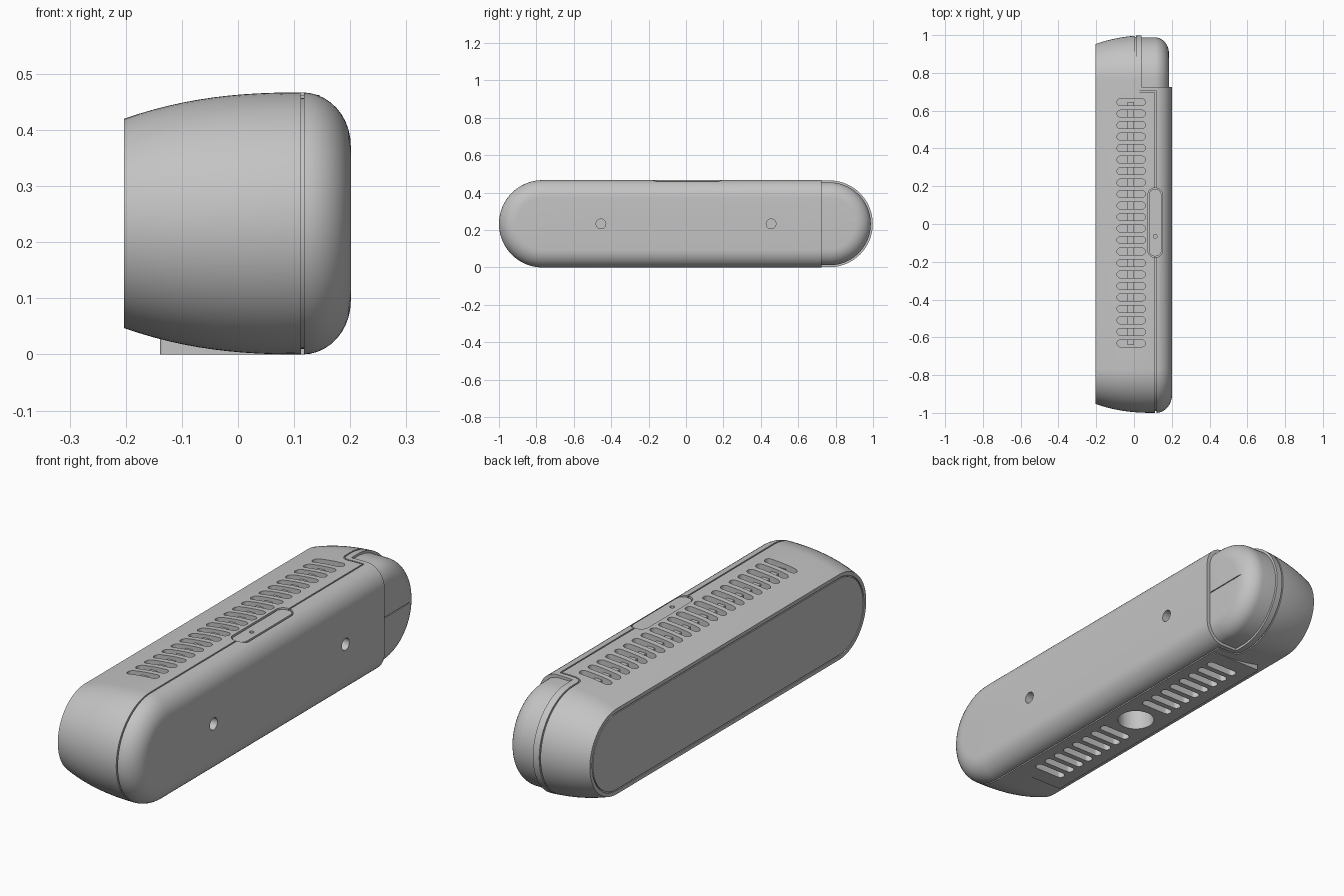
import bpy, bmesh, math
from mathutils import Vector

if "Cube" in bpy.data.objects:
    bpy.data.objects.remove(bpy.data.objects["Cube"])

grey = bpy.data.materials.new("mid grey")
grey.use_nodes = True
shade = (0.55, 0.55, 0.55, 1)
grey.diffuse_color = shade
grey.node_tree.nodes["Principled BSDF"].inputs["Base Color"].default_value = shade

MID, LEN, TALL = 0.2335, 2.0, 0.467
SEAM, BACK, FACE = 0.115, 0.201, -0.203


def make(name, bm):
    bmesh.ops.remove_doubles(bm, verts=bm.verts, dist=1e-5)
    bmesh.ops.recalc_face_normals(bm, faces=bm.faces)
    mesh = bpy.data.meshes.new(name)
    bm.to_mesh(mesh)
    bm.free()
    mesh.materials.append(grey)
    obj = bpy.data.objects.new(name, mesh)
    bpy.context.collection.objects.link(obj)
    return obj


def outline(w, h, r, n):
    """Rounded rectangle, w by h, corner radius r."""
    pts = []
    for i, (sx, sy) in enumerate([(1, 1), (-1, 1), (-1, -1), (1, -1)]):
        for k in range(n + 1):
            a = (i + k / n) * math.pi / 2
            pts.append((sx * (w / 2 - r) + r * math.cos(a),
                        sy * (h / 2 - r) + r * math.sin(a)))
    return pts


def loft(name, rings, place, n=8):
    """Bridge rounded rectangles (level, w, h, r) and close both ends."""
    bm = bmesh.new()
    loops = [[bm.verts.new(place(u, v, t)) for u, v in outline(w, h, r, n)]
             for t, w, h, r in rings]
    for a, b in zip(loops, loops[1:]):
        for i in range(len(a)):
            j = (i + 1) % len(a)
            bm.faces.new((a[i], a[j], b[j], b[i]))
    bm.faces.new(loops[0])
    bm.faces.new(loops[-1])
    return make(name, bm)


def pill(name, profile):
    """Upright capsule shape along x from (x, inset) pairs."""
    rings = [(x, LEN - 2 * d, TALL - 2 * d, MID - d) for x, d in profile]
    return loft(name, rings, lambda u, v, t: Vector((t, u, v + MID)), 20)


def pad(name, x, y, w, l, r, z0, z1):
    """Rounded prism standing along z."""
    return loft(name, [(z0, w, l, r), (z1, w, l, r)],
                lambda u, v, t: Vector((x + u, y + v, t)))


def box(name, x0, x1, y0, y1, z0, z1):
    bm = bmesh.new()
    bmesh.ops.create_cube(bm, size=1)
    for v in bm.verts:
        v.co = Vector(((x0 + x1) / 2 + v.co.x * (x1 - x0),
                       (y0 + y1) / 2 + v.co.y * (y1 - y0),
                       (z0 + z1) / 2 + v.co.z * (z1 - z0)))
    return make(name, bm)


def bake(obj):
    dg = bpy.context.evaluated_depsgraph_get()
    mesh = bpy.data.meshes.new_from_object(obj.evaluated_get(dg))
    obj.modifiers.clear()
    obj.data = mesh


def cut(obj, cutters, keep=False):
    for c in cutters:
        m = obj.modifiers.new("cut", 'BOOLEAN')
        m.operation, m.solver, m.object = 'DIFFERENCE', 'EXACT', c
    bake(obj)
    if not keep:
        for c in cutters:
            bpy.data.objects.remove(c)


def rounded_back(x0, x1, d0, depth, steps=10):
    arc = [k / steps * math.pi / 2 for k in range(steps + 1)]
    return [(x0 + (x1 - x0) * math.sin(a), d0 + depth * (1 - math.cos(a))) for a in arc]


# Housing: grooved face panel, swelling sides, rounded back
profile = [(FACE, 0.068), (FACE + 0.005, 0.068), (FACE + 0.005, 0.063), (FACE, 0.063)]
for k in range(12):
    x = FACE + (SEAM - FACE) * k / 12
    profile.append((x, 0.047 * ((SEAM - x) / (SEAM - FACE)) ** 2.4))
housing = pill("housing", profile + rounded_back(SEAM, BACK, 0, 0.095))

# Stepped seam between the front shell and the back cover
path = [(SEAM, -1.1), (SEAM, 0.7), (0.04, 0.7), (0.022, 0.706),
        (0.012, 0.716), (0.008, 0.73), (0.008, 1.1)]
bm = bmesh.new()
walls = [[bm.verts.new((x, y, z)) for z in (-0.05, 0.52)] for x, y in path]
for a, b in zip(walls, walls[1:]):
    bm.faces.new((a[0], b[0], b[1], a[1]))
seam = make("seam_cutter", bm)
solid = seam.modifiers.new("thickness", 'SOLIDIFY')
solid.thickness, solid.offset, solid.use_even_offset = 0.006, 0, True
bake(seam)
cut(seam, [pill("core", [(-0.1, 0.01), (0.19, 0.01)])])
cut(housing, [seam])

# Open corner for the end cap
cut(housing, [box("corner_cutter", 0.04, 0.4, 0.725, 1.2, -0.2, 0.7)])

# Top grille, button recess and mounting holes
cut(housing, [pad("slot_cutter", -0.015, -0.632 + i * 0.0608, 0.15, 0.037, 0.0184, 0.43, 0.6)
              for i in range(22)])
cut(housing, [pad("recess_cutter", 0.112, 0.007, 0.076, 0.366, 0.034, 0.445, 0.6)])
holes = []
for y in (-0.455, 0.455):
    holes.append(loft("hole_cutter", [(0.15, 0.052, 0.052, 0.026), (0.3, 0.052, 0.052, 0.026)],
                      lambda u, v, t, y=y: Vector((t, y + u, MID + v)), 5))
cut(housing, holes)

# Bar behind the top slots
box("grille_bar", -0.034, 0.0, -0.64, 0.645, 0.425, 0.446)

# Button plate with pinhole
button = pad("button_plate", 0.112, 0.007, 0.066, 0.356, 0.03, 0.44, 0.462)
cut(button, [pad("pinhole_cutter", 0.112, -0.065, 0.02, 0.02, 0.0099, 0.45, 0.5)])

# Base plate with vents and tripod socket
base = pad("base_plate", -0.014, 0, 0.25, 1.32, 0.008, 0, 0.03)
vents = []
for i in range(8):
    for side in (-1, 1):
        vents.append(pad("vent_cutter", -0.01, side * (0.14 + i * 0.0612),
                         0.15, 0.037, 0.0184, -0.1, 0.04))
vents.append(pad("socket_cutter", -0.01, 0, 0.154, 0.154, 0.0768, -0.1, 0.09))
cut(housing, vents, keep=True)
cut(base, vents)

# End cap with a fine centre line
cap = pill("end_cap", [(0.03, 0.012)] + rounded_back(0.11, 0.185, 0.012, 0.085))
cut(cap, [box("cap_trim", -0.2, 0.5, -1.2, 0.715, -0.2, 0.7)])
cut(cap, [box("line_cutter", 0.181, 0.3, 0.7, 1.1, MID - 0.002, MID + 0.002)])

# Smooth shading with crisp edges
bpy.ops.object.select_all(action='DESELECT')
for name in ("housing", "button_plate", "base_plate", "end_cap"):
    obj = bpy.data.objects[name]
    obj.select_set(True)
    bpy.context.view_layer.objects.active = obj
bpy.ops.object.shade_smooth_by_angle(angle=math.radians(25))
